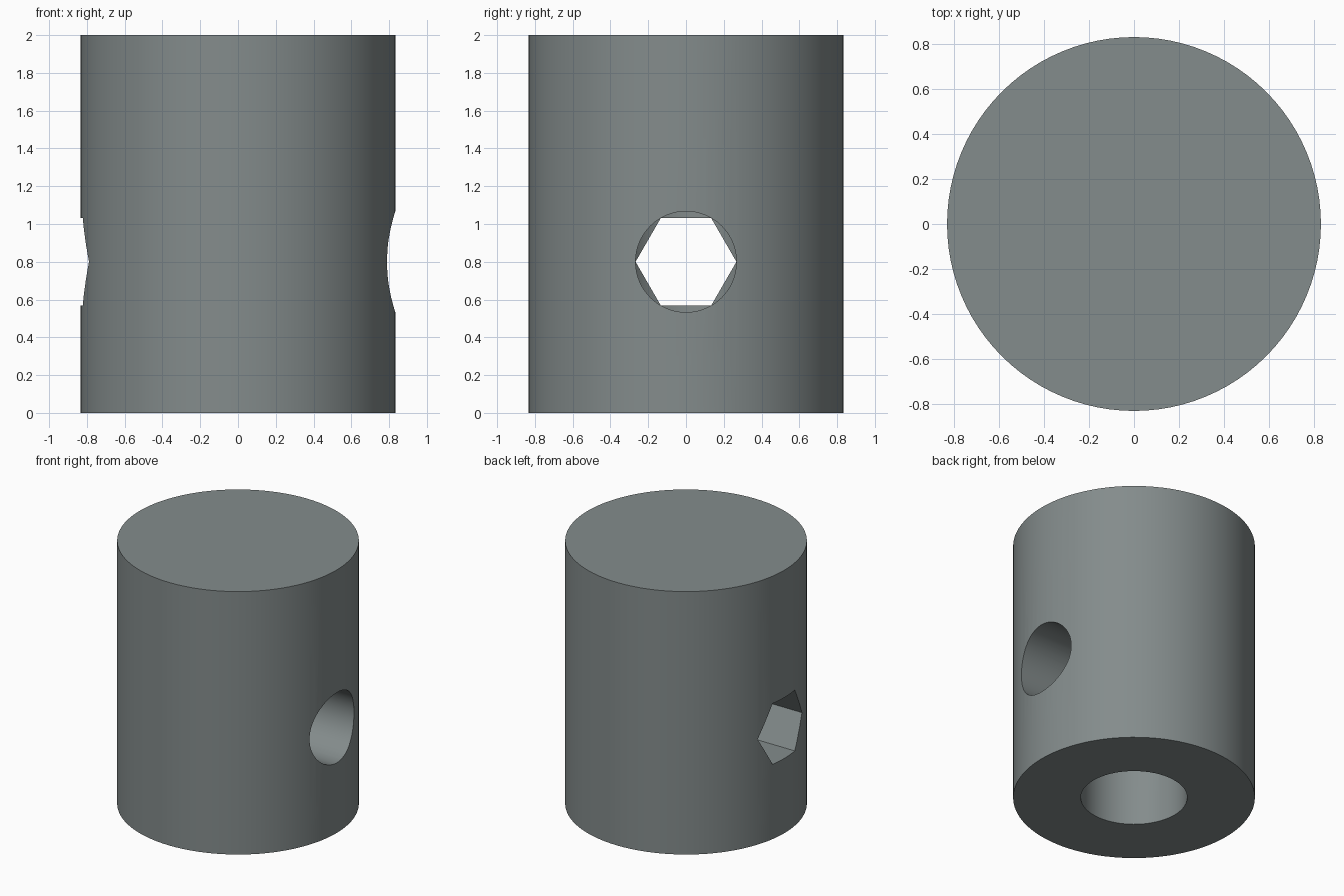
import bpy
import math

if "Cube" in bpy.data.objects:
    bpy.data.objects.remove(bpy.data.objects["Cube"])

R, H = 0.833, 2.0
BORE_R, BORE_TOP = 0.367, 1.6
SIDE_R, SIDE_Z = 0.267, 0.8

grey = bpy.data.materials.new("slate grey")
grey.diffuse_color = (0.23, 0.262, 0.262, 1)
grey.use_nodes = True
grey.node_tree.nodes["Principled BSDF"].inputs["Base Color"].default_value = grey.diffuse_color


def cylinder(name, radius, depth, location, sides, rotation=(0, 0, 0)):
    bpy.ops.mesh.primitive_cylinder_add(vertices=sides, radius=radius, depth=depth,
                                        location=location, rotation=rotation)
    obj = bpy.context.object
    obj.name = name
    obj.data.materials.append(grey)
    return obj


# Solid round body
body = cylinder("knob_body", R, H, (0, 0, H / 2), 96)

# Blind bore from below, round hole on the right, hexagonal hole on the left
sideways = (0, math.pi / 2, 0)
cutters = [
    cylinder("bore_cutter", BORE_R, BORE_TOP + 0.2, (0, 0, BORE_TOP / 2 - 0.1), 64),
    cylinder("round_hole_cutter", SIDE_R, 1.0, (0.5, 0, SIDE_Z), 64, sideways),
    # turned so two corners point along y
    cylinder("hex_hole_cutter", SIDE_R, 1.0, (-0.5, 0, SIDE_Z), 6, sideways),
]

for cutter in cutters:
    cut = body.modifiers.new(cutter.name, 'BOOLEAN')
    cut.operation = 'DIFFERENCE'
    cut.solver = 'EXACT'
    cut.object = cutter
    bpy.ops.object.select_all(action='DESELECT')
    body.select_set(True)
    bpy.context.view_layer.objects.active = body
    bpy.ops.object.modifier_apply(modifier=cut.name)
    bpy.data.objects.remove(cutter)

# Smooth walls with crisp rims
bpy.ops.object.shade_smooth_by_angle(angle=math.radians(30))
